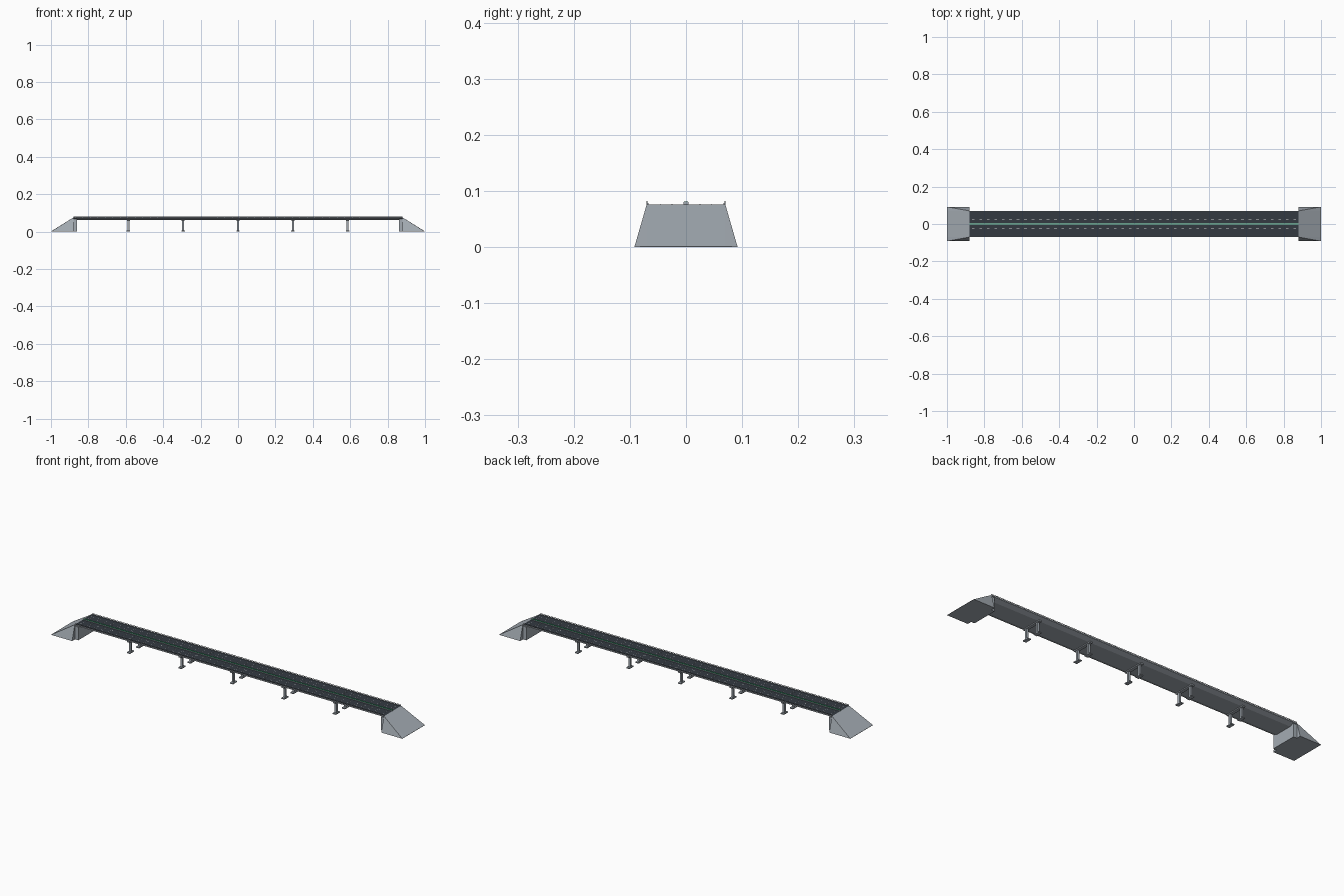
import bpy, bmesh
from mathutils import Matrix, Vector

cube = bpy.data.objects.get("Cube")
if cube:
    bpy.data.objects.remove(cube, do_unlink=True)


def material(name, rgb):
    m = bpy.data.materials.new(name)
    m.use_nodes = True
    m.diffuse_color = (*rgb, 1)
    m.node_tree.nodes["Principled BSDF"].inputs["Base Color"].default_value = (*rgb, 1)
    return m


concrete = material("concrete", (0.37, 0.41, 0.45))
asphalt = material("asphalt", (0.033, 0.042, 0.053))
paint = material("white paint", (0.75, 0.75, 0.75))
green = material("median green", (0.03, 0.3, 0.13))
steel = material("rail steel", (0.2, 0.22, 0.24))


def add_object(name, bm, mat):
    bmesh.ops.recalc_face_normals(bm, faces=bm.faces)
    mesh = bpy.data.meshes.new(name)
    bm.to_mesh(mesh)
    bm.free()
    mesh.materials.append(mat)
    obj = bpy.data.objects.new(name, mesh)
    bpy.context.collection.objects.link(obj)
    return obj


def boxes(name, mat, items):
    """One object from (centre x, centre y, bottom z, size x, size y, size z) boxes."""
    bm = bmesh.new()
    for x, y, z, sx, sy, sz in items:
        place = Matrix.Translation((x, y, z + sz / 2)) @ Matrix.Diagonal((sx, sy, sz, 1))
        bmesh.ops.create_cube(bm, size=1, matrix=place)
    return add_object(name, bm, mat)


END = 0.88          # deck end
LENGTH = 2 * END
HALF = 0.07         # half deck width
ROAD = 0.076        # road surface height
FOOT = 0.092        # half width of ramp foot

# Box girder with sloping flanks
bm = bmesh.new()
profile = [(HALF, ROAD - 0.001), (HALF, 0.072), (0.046, 0.062)]
profile += [(-y, z) for y, z in reversed(profile)]
face = bm.faces.new([bm.verts.new((-END, y, z)) for y, z in profile])
moved = bmesh.ops.extrude_face_region(bm, geom=[face])["geom"]
bmesh.ops.translate(bm, vec=(LENGTH, 0, 0),
                    verts=[v for v in moved if isinstance(v, bmesh.types.BMVert)])
add_object("deck_girder", bm, concrete)

# Road, median and kerbs
boxes("road_surface", asphalt, [(0, 0, ROAD - 0.002, LENGTH, 0.137, 0.002)])
boxes("median_kerb", concrete, [(0, 0, ROAD, LENGTH, 0.009, 0.004)])
boxes("median_strip", green, [(0, 0, ROAD + 0.004, LENGTH, 0.008, 0.0008)])
boxes("edge_kerbs", concrete,
      [(0, s * 0.0685, ROAD - 0.002, LENGTH, 0.003, 0.004) for s in (-1, 1)])

# Dashed lane lines
boxes("lane_dashes", paint,
      [(-0.86 + i * 0.04, y, ROAD, 0.014, 0.0014, 0.0004)
       for i in range(44) for y in (-0.046, -0.025, 0.025, 0.046)])

# Side railings
rail_parts = []
for s in (-1, 1):
    rail_parts.append((0, s * 0.0692, 0.0805, LENGTH, 0.0016, 0.0015))
    rail_parts += [(-0.87 + i * 0.04, s * 0.0692, 0.075, 0.002, 0.0016, 0.006)
                   for i in range(44)]
boxes("side_railings", steel, rail_parts)

# Piers: two columns with footings under a cross beam
beams, columns, footings = [], [], []
for i in range(-2, 3):
    x = i * 0.293
    beams.append((x, 0, 0.057, 0.016, 0.11, 0.006))
    for y in (-0.037, 0.037):
        columns.append((x, y, 0.004, 0.011, 0.011, 0.054))
        footings.append((x, y, 0, 0.018, 0.034, 0.005))
boxes("pier_beams", concrete, beams)
boxes("pier_columns", concrete, columns)
boxes("pier_footings", concrete, footings)

# End ramps with sloping wings, and the walls behind them
for side, s in (("left", 1), ("right", -1)):
    bm = bmesh.new()
    points = []
    for y in (-1, 1):
        points += [(s * END, y * HALF, ROAD), (s * END, y * FOOT, 0),
                   (s, y * FOOT, 0), (s, y * HALF, 0.001)]
    v = [bm.verts.new(Vector(p)) for p in points]
    for loop in ((0, 3, 7, 4), (0, 1, 2), (0, 2, 3), (4, 6, 5), (4, 7, 6),
                 (0, 4, 5, 1), (1, 5, 6, 2), (2, 6, 7, 3)):
        bm.faces.new([v[k] for k in loop])
    add_object(side + "_ramp", bm, concrete)
    boxes(side + "_abutment_wall", concrete, [(s * 0.871, 0, 0, 0.02, 0.138, 0.068)])
